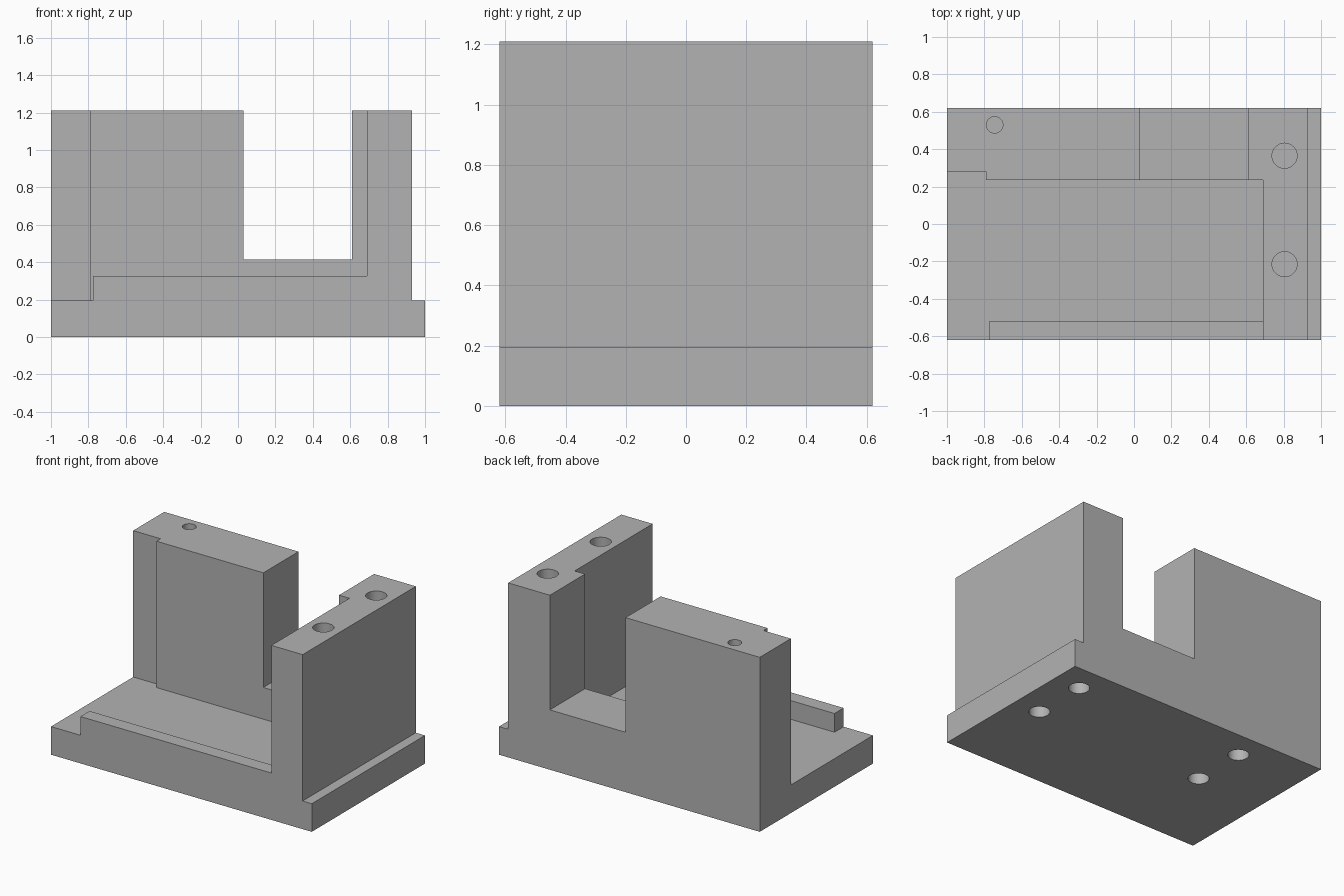
import bpy
import bmesh
from math import radians
from mathutils import Matrix

default = bpy.data.objects.get("Cube")
if default:
    bpy.data.objects.remove(default, do_unlink=True)

grey = bpy.data.materials.new("plain grey")
grey.use_nodes = True
COLOUR = (0.45, 0.45, 0.45, 1)
grey.diffuse_color = COLOUR
grey.node_tree.nodes["Principled BSDF"].inputs["Base Color"].default_value = COLOUR

HALF_DEPTH = 0.62
FLOOR, LIP, SLOT, TOP = 0.195, 0.325, 0.415, 1.21
WALL_FRONT = 0.235


def make_object(name, bm):
    bmesh.ops.recalc_face_normals(bm, faces=bm.faces)
    mesh = bpy.data.meshes.new(name)
    bm.to_mesh(mesh)
    bm.free()
    mesh.materials.append(grey)
    obj = bpy.data.objects.new(name, mesh)
    bpy.context.collection.objects.link(obj)
    return obj


def cut(target, cutter):
    """Subtract the cutter from the target, then discard it."""
    cutter.hide_render = True
    mod = target.modifiers.new("cut", 'BOOLEAN')
    mod.operation = 'DIFFERENCE'
    mod.solver = 'EXACT'
    mod.object = cutter
    bpy.context.view_layer.objects.active = target
    bpy.ops.object.modifier_apply(modifier=mod.name)
    bpy.data.objects.remove(cutter, do_unlink=True)


def box(name, xs, ys, zs):
    bm = bmesh.new()
    bmesh.ops.create_cube(bm, size=1)
    for v in bm.verts:
        for i, (low, high) in enumerate((xs, ys, zs)):
            v.co[i] = high if v.co[i] > 0 else low
    return make_object(name, bm)


def drill(x, y, radius, low, high):
    bm = bmesh.new()
    bmesh.ops.create_cone(bm, cap_ends=True, segments=40, radius1=radius, radius2=radius,
                          depth=high - low,
                          matrix=Matrix.Translation((x, y, (low + high) / 2)))
    return make_object("drill", bm)


# Body: front outline extruded through the full depth
outline = [(-1, 0), (1, 0), (1, FLOOR), (0.93, FLOOR), (0.93, TOP), (0.61, TOP),
           (0.61, SLOT), (0.03, SLOT), (0.03, TOP), (-1, TOP)]
bm = bmesh.new()
face = bm.faces.new([bm.verts.new((x, -HALF_DEPTH, z)) for x, z in outline])
ext = bmesh.ops.extrude_face_region(bm, geom=[face])
verts = [g for g in ext["geom"] if isinstance(g, bmesh.types.BMVert)]
bmesh.ops.translate(bm, verts=verts, vec=(0, 2 * HALF_DEPTH, 0))
body = make_object("bracket_body", bm)

# Open bay, clearance over and beside the front lip, and the wall corner notch
cut(body, box("bay", (-1.2, 0.69), (-0.52, WALL_FRONT), (FLOOR, 2)))
cut(body, box("lip_top", (-1.2, 0.69), (-0.8, -0.5), (LIP, 2)))
cut(body, box("lip_end", (-1.2, -0.775), (-0.8, -0.5), (FLOOR, 2)))
cut(body, box("corner_notch", (-1.2, -0.79), (0.1, 0.28), (FLOOR, 2)))

# Blind holes in the wall tops
for y in (0.365, -0.215):
    cut(body, drill(0.805, y, 0.067, 0.85, 1.4))
cut(body, drill(-0.745, 0.53, 0.044, 0.9, 1.4))

# Blind holes in the underside
for x in (0.805, -0.49):
    for y in (0.427, 0.042):
        cut(body, drill(x, y, 0.066, -0.2, 0.14))

# Smooth hole walls, sharp edges elsewhere
bpy.ops.object.select_all(action='DESELECT')
body.select_set(True)
bpy.context.view_layer.objects.active = body
bpy.ops.object.shade_smooth_by_angle(angle=radians(30))
